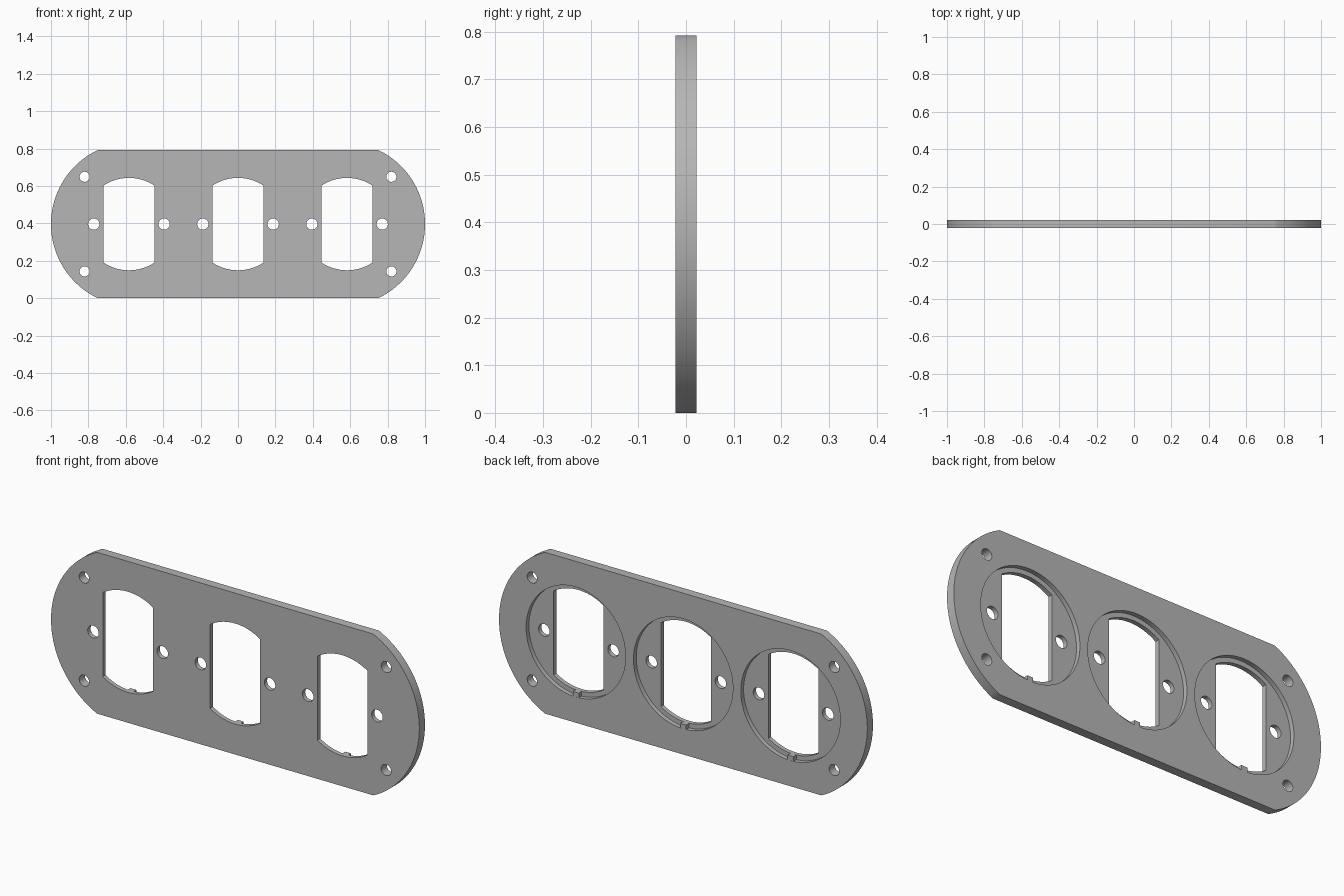
import bpy, bmesh
from math import sin, cos, asin, pi, sqrt

MID = 0.396          # height of the plate's centre line
HALF = 0.022         # half thickness
SPACING = 0.583      # distance between openings

if "Cube" in bpy.data.objects:
    bpy.data.objects.remove(bpy.data.objects["Cube"], do_unlink=True)

grey = bpy.data.materials.new("plain grey")
grey.use_nodes = True
colour = (0.47, 0.47, 0.47, 1)
grey.diffuse_color = colour
grey.node_tree.nodes["Principled BSDF"].inputs["Base Color"].default_value = colour


def arc(cx, cz, r, start, end, n):
    return [(cx + r * cos(start + (end - start) * i / n),
             cz + r * sin(start + (end - start) * i / n)) for i in range(n + 1)]


def circle(cx, cz, r, n=48):
    return arc(cx, cz, r, 0, 2 * pi, n)[:-1]


def prism(bm, outline, y0, y1):
    """Extrude an outline in the XZ plane from y0 to y1."""
    face = bm.faces.new([bm.verts.new((x, y0, z)) for x, z in outline])
    out = bmesh.ops.extrude_face_region(bm, geom=[face])["geom"]
    moved = [v for v in out if isinstance(v, bmesh.types.BMVert)]
    bmesh.ops.translate(bm, verts=moved, vec=(0, y1 - y0, 0))


def make(name, shapes):
    bm = bmesh.new()
    for outline, y0, y1 in shapes:
        prism(bm, outline, y0, y1)
    bmesh.ops.recalc_face_normals(bm, faces=bm.faces)
    mesh = bpy.data.meshes.new(name)
    bm.to_mesh(mesh)
    bm.free()
    mesh.materials.append(grey)
    obj = bpy.data.objects.new(name, mesh)
    bpy.context.collection.objects.link(obj)
    return obj


# Plate with straight long edges and bowed ends
R = (MID ** 2 + 0.25 ** 2) / 0.5
a = asin(MID / R)
outline = (arc(1 - R, MID, R, -a, a, 48) + arc(R - 1, MID, R, pi - a, pi + a, 48))
plate = make("mounting_plate", [(outline, -HALF, HALF)])

# Openings with flat sides and rounded ends, round recesses behind them, and holes
openings, recesses, holes = [], [], []
w, r = 0.136, 0.247
b = asin(w / r)
for cx in (-SPACING, 0, SPACING):
    slot = (arc(cx, MID, r, pi / 2 - b, pi / 2 + b, 20)
            + arc(cx, MID, r, -pi / 2 - b, -pi / 2 + b, 20))
    openings.append((slot, -0.1, 0.1))
    recesses.append((circle(cx, MID, 0.27, 96), 0, 0.1))
    holes += [(circle(cx + s * 0.188, MID, 0.03), -0.1, 0.1) for s in (-1, 1)]
holes += [(circle(sx * 0.82, MID + sz * 0.253, 0.027), -0.1, 0.1)
          for sx in (-1, 1) for sz in (-1, 1)]

for name, shapes in (("recess_cutter", recesses), ("opening_cutter", openings),
                     ("hole_cutter", holes)):
    cutter = make(name, shapes)
    cutter.hide_render = True
    cutter.hide_viewport = True
    mod = plate.modifiers.new(name, "BOOLEAN")
    mod.operation = "DIFFERENCE"
    mod.solver = "EXACT"
    mod.object = cutter

# Apply the cuts and remove the helpers
bpy.context.view_layer.update()
graph = bpy.context.evaluated_depsgraph_get()
cut_mesh = bpy.data.meshes.new_from_object(plate.evaluated_get(graph))
plate.modifiers.clear()
plate.data = cut_mesh
for name in ("recess_cutter", "opening_cutter", "hole_cutter"):
    bpy.data.objects.remove(bpy.data.objects[name], do_unlink=True)

# Small locating key at the bottom of each recess
for cx, side in ((-SPACING, "right"), (0, "centre"), (SPACING, "left")):
    k = 0.016
    top, low = MID - r, MID - 0.275
    make(side + "_locating_key",
         [([(cx - k, low), (cx + k, low), (cx + k, top), (cx - k, top)], -0.002, HALF - 0.0005)])

# Smooth round walls, sharp rims
bpy.ops.object.select_all(action="DESELECT")
plate.select_set(True)
bpy.context.view_layer.objects.active = plate
bpy.ops.object.shade_smooth_by_angle(angle=pi / 6)
